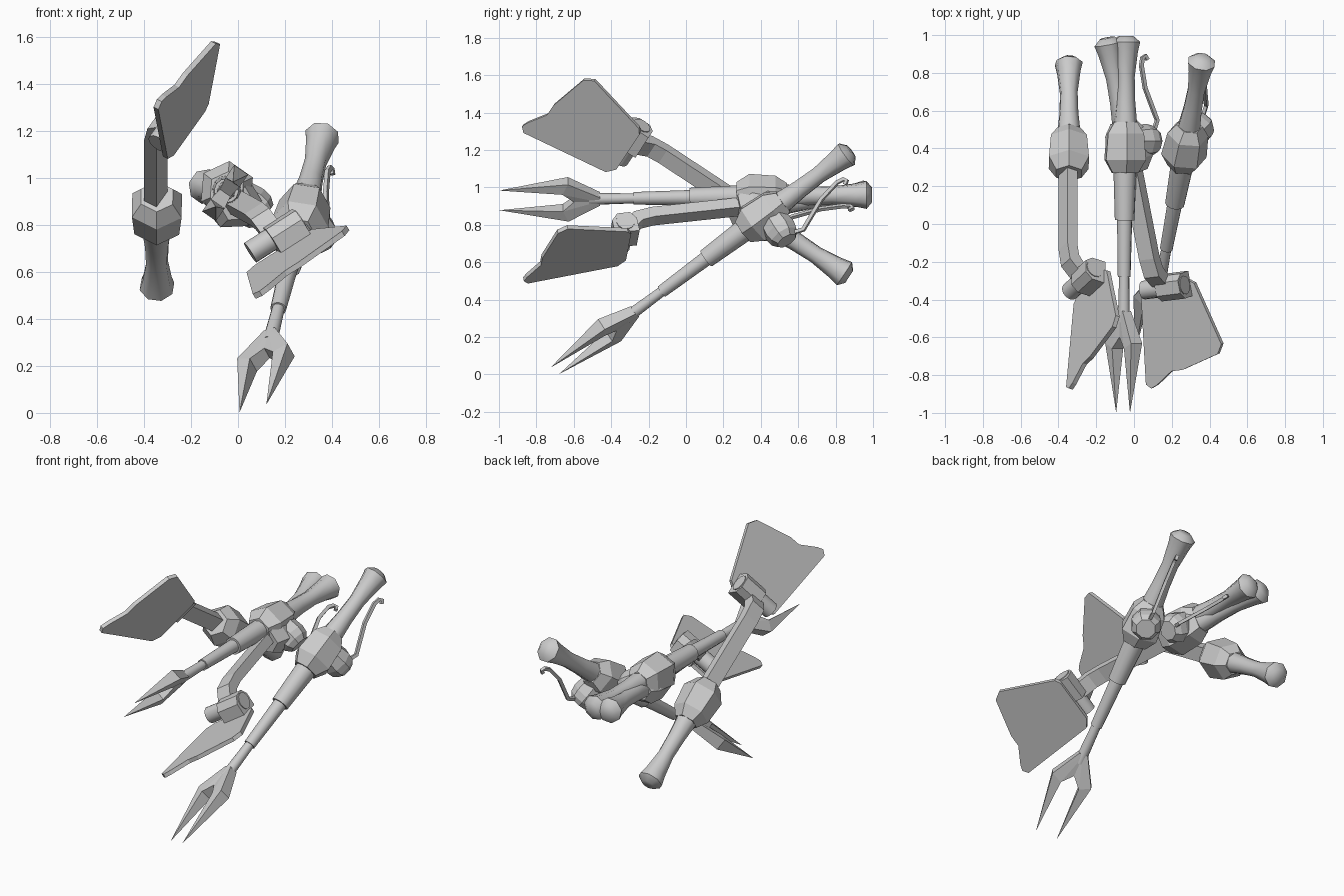
import bpy, bmesh, math
from mathutils import Vector, Matrix

if "Cube" in bpy.data.objects:
    bpy.data.objects.remove(bpy.data.objects["Cube"])


def frame(origin, along, side):
    """Tool frame: local Y runs from handle end to tip, X across, Z out."""
    y = Vector(along).normalized()
    x = Vector(side)
    x = (x - y * x.dot(y)).normalized()
    z = x.cross(y)
    m = Matrix((x, y, z)).transposed().to_4x4()
    m.translation = Vector(origin)
    return m


def finish(name, bm, m, smooth=None):
    bmesh.ops.recalc_face_normals(bm, faces=bm.faces)
    me = bpy.data.meshes.new(name)
    bm.to_mesh(me)
    bm.free()
    ob = bpy.data.objects.new(name, me)
    bpy.context.collection.objects.link(ob)
    ob.matrix_world = m
    if smooth:
        bpy.ops.object.select_all(action='DESELECT')
        ob.select_set(True)
        bpy.context.view_layer.objects.active = ob
        bpy.ops.object.shade_smooth_by_angle(angle=math.radians(smooth))
    return ob


def lathe(name, m, profile, sides, axis='Y', centre=(0, 0, 0), smooth=None, twist=0.0):
    """Rings of (position along axis, radius), capped at both ends."""
    bm = bmesh.new()
    rings = []
    for d, r in profile:
        ring = []
        for i in range(sides):
            a = 2 * math.pi * (i + twist) / sides
            c, s = r * math.cos(a), r * math.sin(a)
            p = {'X': (d, c, s), 'Y': (c, d, s), 'Z': (c, s, d)}[axis]
            ring.append(bm.verts.new(Vector(p) + Vector(centre)))
        rings.append(ring)
    for a, b in zip(rings, rings[1:]):
        for i in range(sides):
            j = (i + 1) % sides
            bm.faces.new((a[i], a[j], b[j], b[i]))
    bm.faces.new(rings[0])
    bm.faces.new(rings[-1])
    return finish(name, bm, m, smooth)


def prism(name, m, pts, vec):
    """Flat outline pushed both ways along vec."""
    bm = bmesh.new()
    v = Vector(vec)
    face = bm.faces.new([bm.verts.new(Vector(p) - v) for p in pts])
    out = bmesh.ops.extrude_face_region(bm, geom=[face])
    bmesh.ops.translate(bm, vec=v * 2, verts=[e for e in out['geom'] if isinstance(e, bmesh.types.BMVert)])
    return finish(name, bm, m)


def hull(name, m, pts):
    bm = bmesh.new()
    for p in pts:
        bm.verts.new(p)
    bmesh.ops.convex_hull(bm, input=bm.verts)
    loose = [v for v in bm.verts if not v.link_faces]
    bmesh.ops.delete(bm, geom=loose, context='VERTS')
    return finish(name, bm, m)


def handle_and_hub(kind, m):
    # flared grip with a slightly domed end
    lathe(kind + "_handle", m, [(-.015, .04), (.015, .076), (.07, .064), (.2, .048),
                                (.33, .052), (.48, .066)], 8, smooth=50)
    # chunky faceted hub
    lathe(kind + "_hub", m, [(.44, .07), (.5, .11), (.64, .122), (.71, .078)], 6, twist=.5)


def spatula(kind, m):
    handle_and_hub(kind, m)
    # flat bar, cranked at the end
    bar = [(.68, -.036), (1.18, -.036), (1.28, -.02), (1.37, .07), (1.32, .10), (1.24, .036),
           (1.17, .025), (.68, .025)]
    prism(kind + "_bar", m, [(0, y, z) for y, z in bar], (.046, 0, 0))
    # pivot pin and clamp
    lathe(kind + "_pivot", m, [(-.13, .05), (.13, .05)], 12, 'X', (0, 1.355, .085), smooth=40)
    clamp = [(1.29, .07), (1.32, .03), (1.39, .03), (1.425, .07), (1.425, .15), (1.29, .15)]
    prism(kind + "_clamp", m, [(.05, y, z) for y, z in clamp], (.075, 0, 0))
    # blade with a stepped far edge
    blade = [(-.08, 1.34), (.18, 1.34), (.21, 1.36), (.305, 1.70), (.27, 1.75), (.035, 1.81),
             (-.035, 1.81), (-.142, 1.874), (-.18, 1.888), (-.208, 1.863), (-.13, 1.38)]
    prism(kind + "_blade", m, [(x - .06, y, .155) for x, y in blade], (0, 0, .012))


def fork(kind, m):
    handle_and_hub(kind, m)
    # telescoping shaft in three steps
    lathe(kind + "_shaft", m, [(.68, .062), (.96, .052), (.96, .040), (1.26, .034),
                               (1.26, .027), (1.5, .032)], 12, smooth=40)
    # barrel knob on the hub
    lathe(kind + "_knob", m, [(.05, .08), (.13, .09), (.17, .082), (.2, .058)], 8, 'Z', (0, .54, 0))
    # two tines
    for s, side in ((1, "right"), (-1, "left")):
        mid = [(s * x, y, z) for x, y in ((.12, 1.61), (.055, 1.64)) for z in (-.036, .036)]
        root = [(s * x, y, z) for x, y in ((-.004, 1.44), (.026, 1.44), (-.004, 1.575)) for z in (-.027, .027)]
        hull(f"{kind}_{side}_tine_root", m, root + mid)
        hull(f"{kind}_{side}_tine", m, mid + [(s * .064, 1.98, 0)])
    # thin curled lever
    path = [(.53, .12), (.47, .19), (.43, .205), (.40, .19), (.26, .125), (.14, .1),
            (.10, .108), (.09, .125), (.11, .138)]
    bm = bmesh.new()
    rings = []
    for i, (y, z) in enumerate(path):
        a, b = path[max(i - 1, 0)], path[min(i + 1, len(path) - 1)]
        t = Vector((b[0] - a[0], b[1] - a[1])).normalized() * .01
        rings.append([bm.verts.new((x, y - k * t.y, z + k * t.x))
                      for x, k in ((-.009, -1), (.009, -1), (.009, 1), (-.009, 1))])
    for a, b in zip(rings, rings[1:]):
        for i in range(4):
            bm.faces.new((a[i], a[i - 1], b[i - 1], b[i]))
    bm.faces.new(rings[0])
    bm.faces.new(rings[-1])
    finish(kind + "_lever", bm, m)


# four tools hanging in a loose bundle
spatula("left_spatula", frame((-.345, .86, .53), (0, -.835, .55), (.513, .473, .718)))
spatula("middle_spatula", frame((-.14, .97, .965), (.19, -.975, -.105), (.84, .098, .534)))
fork("middle_fork", frame((-.042, .98, .96), (-.008, -1, -.015), (.57, 0, .82)))
fork("right_fork", frame((.36, .87, 1.185), (-.150, -.795, -.590), (.89, -.37, .26)))
